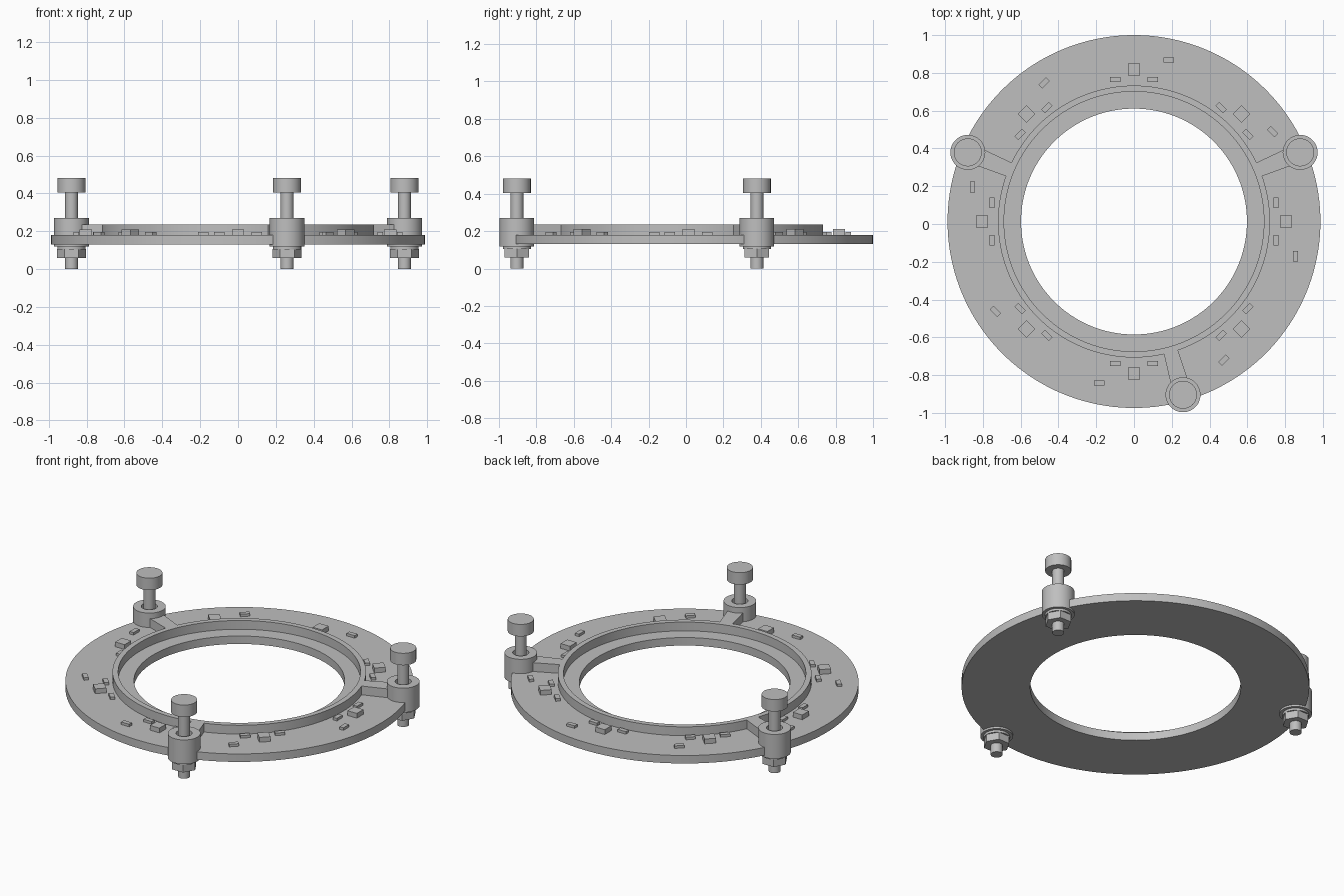
import bpy, bmesh
from math import radians, sin, cos, tau
from mathutils import Matrix, Vector

cube = bpy.data.objects.get("Cube")
if cube:
    bpy.data.objects.remove(cube, do_unlink=True)

grey = bpy.data.materials.new("plain_grey")
grey.use_nodes = True
COLOUR = (0.52, 0.52, 0.52, 1)
grey.diffuse_color = COLOUR
grey.node_tree.nodes["Principled BSDF"].inputs["Base Color"].default_value = COLOUR

CENTRE = Matrix.Translation((0, 0.013, 0))  # ring axis


def finish(name, bm, matrix):
    bmesh.ops.recalc_face_normals(bm, faces=bm.faces)
    mesh = bpy.data.meshes.new(name)
    bm.to_mesh(mesh)
    bm.free()
    mesh.materials.append(grey)
    ob = bpy.data.objects.new(name, mesh)
    ob.matrix_world = matrix
    bpy.context.collection.objects.link(ob)
    bpy.ops.object.select_all(action="DESELECT")
    ob.select_set(True)
    bpy.context.view_layer.objects.active = ob
    bpy.ops.object.shade_smooth_by_angle(angle=radians(30))
    return ob


def lathe(name, profile, matrix, sides=48, closed=False):
    """Turn an (r, z) profile about z; open profiles get end caps."""
    bm = bmesh.new()
    rings = [[bm.verts.new((r * cos(tau * i / sides), r * sin(tau * i / sides), z))
              for i in range(sides)] for r, z in profile]
    pairs = list(zip(rings, rings[1:]))
    if closed:
        pairs.append((rings[-1], rings[0]))
    else:
        bm.faces.new(rings[0])
        bm.faces.new(rings[-1])
    for a, b in pairs:
        for i in range(sides):
            j = (i + 1) % sides
            bm.faces.new((a[i], a[j], b[j], b[i]))
    return finish(name, bm, matrix)


def prism(name, outline, z0, z1, matrix):
    """Extrude a flat outline from z0 to z1."""
    bm = bmesh.new()
    face = bm.faces.new([bm.verts.new((x, y, z0)) for x, y in outline])
    new = bmesh.ops.extrude_face_region(bm, geom=[face])["geom"]
    bmesh.ops.translate(bm, vec=Vector((0, 0, z1 - z0)),
                        verts=[v for v in new if isinstance(v, bmesh.types.BMVert)])
    return finish(name, bm, matrix)


def block(name, x, y, sx, sy, z1, matrix):
    hx, hy = sx / 2, sy / 2
    prism(name, [(x - hx, y - hy), (x + hx, y - hy), (x + hx, y + hy), (x - hx, y + hy)],
          BOARD_TOP - 0.004, z1, matrix)


BOARD_TOP, RIM_TOP = 0.18, 0.235

# Flat ring board with its raised inner rim
lathe("ring_board", [(0.598, 0.13), (0.987, 0.13), (0.987, BOARD_TOP), (0.72, BOARD_TOP),
                     (0.72, RIM_TOP), (0.688, RIM_TOP), (0.688, BOARD_TOP),
                     (0.598, BOARD_TOP)], CENTRE, sides=160, closed=True)

# Three clamp posts, each with an arm, thumb bolt, washer and nut
for n, angle in enumerate((22.6, 157.4, -74.2), 1):
    spoke = CENTRE @ Matrix.Rotation(radians(angle), 4, "Z")
    post = spoke @ Matrix.Translation((0.953, 0, 0))
    prism(f"arm_{n}", [(0.705, -0.038), (0.875, -0.046), (0.875, 0.046), (0.705, 0.038)],
          BOARD_TOP - 0.01, RIM_TOP, spoke)
    lathe(f"post_{n}", [(0.046, 0.118), (0.0925, 0.118), (0.0925, 0.27), (0.046, 0.27)],
          post, closed=True)
    lathe(f"thumb_bolt_{n}", [(0.034, 0), (0.034, 0.405), (0.074, 0.405), (0.074, 0.48)], post)
    lathe(f"washer_{n}", [(0.075, 0.104), (0.075, 0.12)], post)
    upright = post @ Matrix.Rotation(radians(-angle), 4, "Z")
    lathe(f"nut_{n}", [(0.076, 0.058), (0.076, 0.106)], upright, sides=6)

# Eight repeating groups of small board components
for n in range(8):
    group = CENTRE @ Matrix.Rotation(tau * n / 8, 4, "Z")
    block(f"square_chip_{n + 1}", 0.805, 0, 0.065, 0.065, 0.21, group)
    for side, y in (("left", 0.1), ("right", -0.1)):
        block(f"small_chip_{side}_{n + 1}", 0.752, y, 0.028, 0.056, 0.196, group)
    block(f"outer_chip_{n + 1}", 0.855, -0.183, 0.028, 0.056, 0.196, group)
